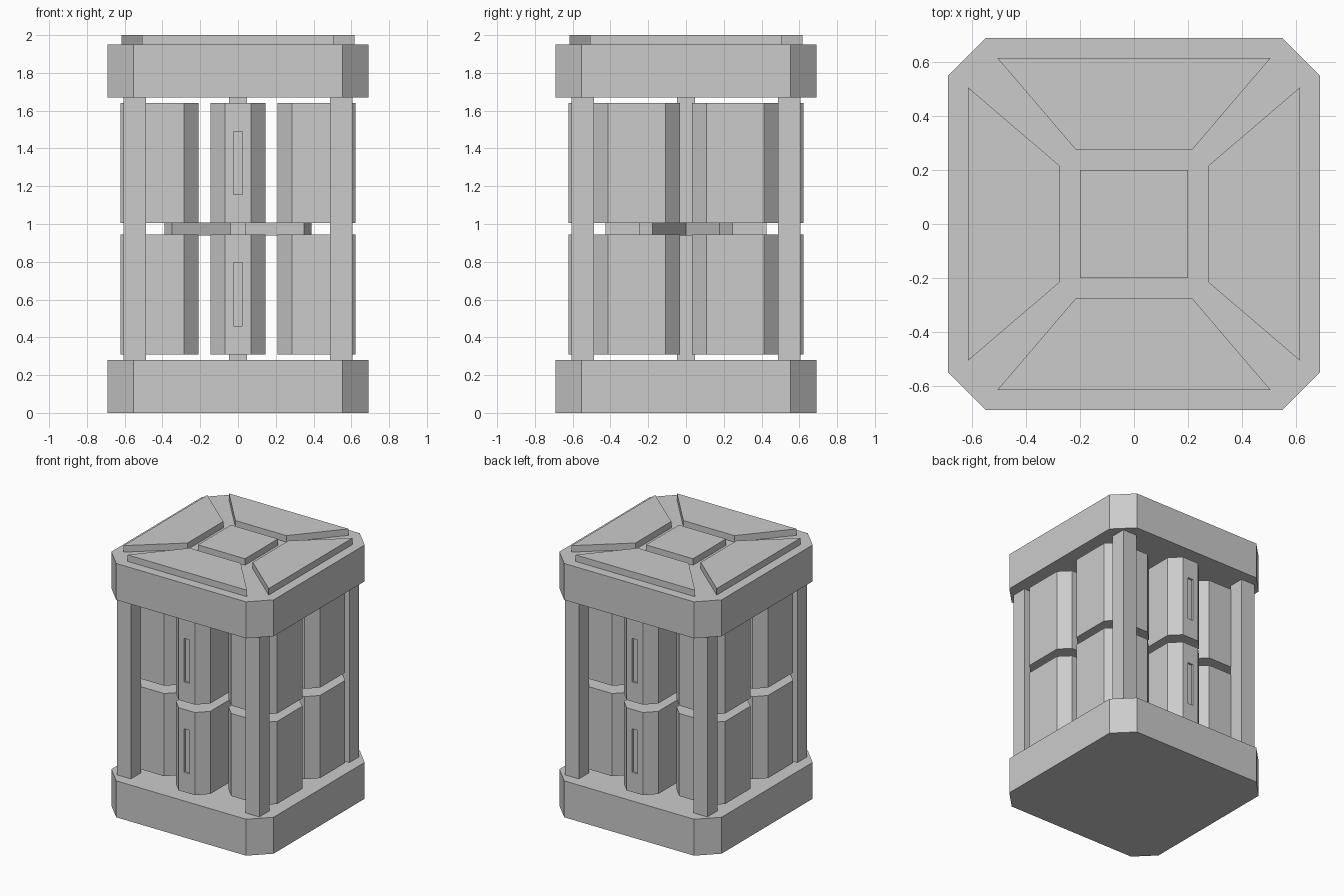
import bpy, bmesh, math

if "Cube" in bpy.data.objects:
    bpy.data.objects.remove(bpy.data.objects["Cube"])


def prism(name, outline, z0, z1):
    """Extrude a counter-clockwise xy outline from z0 to z1."""
    bm = bmesh.new()
    face = bm.faces.new([bm.verts.new((x, y, z0)) for x, y in outline])
    top = bmesh.ops.extrude_face_region(bm, geom=[face])["geom"]
    bmesh.ops.translate(bm, vec=(0, 0, z1 - z0),
                        verts=[v for v in top if isinstance(v, bmesh.types.BMVert)])
    bmesh.ops.recalc_face_normals(bm, faces=bm.faces)
    mesh = bpy.data.meshes.new(name)
    bm.to_mesh(mesh)
    bm.free()
    ob = bpy.data.objects.new(name, mesh)
    bpy.context.collection.objects.link(ob)
    return ob


def rect(cx, cy, hx, hy):
    return [(cx - hx, cy - hy), (cx + hx, cy - hy), (cx + hx, cy + hy), (cx - hx, cy + hy)]


def chamfered(cx, cy, hx, hy, c):
    return [(cx - hx + c, cy - hy), (cx + hx - c, cy - hy), (cx + hx, cy - hy + c),
            (cx + hx, cy + hy - c), (cx + hx - c, cy + hy), (cx - hx + c, cy + hy),
            (cx - hx, cy + hy - c), (cx - hx, cy - hy + c)]


def rotated(outline, angle):
    c, s = math.cos(angle), math.sin(angle)
    return [(x * c - y * s, x * s + y * c) for x, y in outline]


# Base and lid
prism("base", chamfered(0, 0, 0.69, 0.69, 0.138), 0, 0.28)
prism("lid", chamfered(0, 0, 0.69, 0.69, 0.138), 1.67, 1.95)

# Raised lid panels
prism("lid_centre_panel", rect(0, 0, 0.2, 0.2), 1.95, 2.0)
trapezoid = [(-0.508, -0.617), (0.508, -0.617), (0.217, -0.277), (-0.217, -0.277)]
for i in range(4):
    prism(f"lid_side_panel_{i}", rotated(trapezoid, i * math.pi / 2), 1.95, 2.0)

# Corner posts and centre pole
for sx in (-1, 1):
    for sy in (-1, 1):
        prism("corner_post", rect(sx * 0.546, sy * 0.546, 0.06, 0.06), 0.28, 1.67)
prism("centre_pole", rect(0, 0, 0.048, 0.048), 0.28, 1.67)

# Radiating support arms between the tiers
for i in range(6):
    prism(f"support_arm_{i}", rotated(rect(0.213, 0, 0.213, 0.04), math.radians(30 + 60 * i)),
          0.938, 1.008)

# Two tiers of canisters
for z0 in (0.31, 1.005):
    z1 = z0 + 0.635
    for s in (-1, 1):
        for sx in (-1, 1):
            prism("side_canister", chamfered(sx * 0.415, s * 0.26, 0.207, 0.229, 0.077), z0, z1)
        mid = prism("middle_canister", chamfered(0, s * 0.415, 0.146, 0.207, 0.077), z0, z1)
        # Recessed slot on the outer face
        cutter = prism("slot_cutter", rect(0, s * 0.63, 0.024, 0.024), z0 + 0.15, z0 + 0.485)
        cutter.hide_render = True
        cutter.hide_viewport = True
        cut = mid.modifiers.new("slot", "BOOLEAN")
        cut.object = cutter
        cut.operation = "DIFFERENCE"
        cut.solver = "EXACT"
